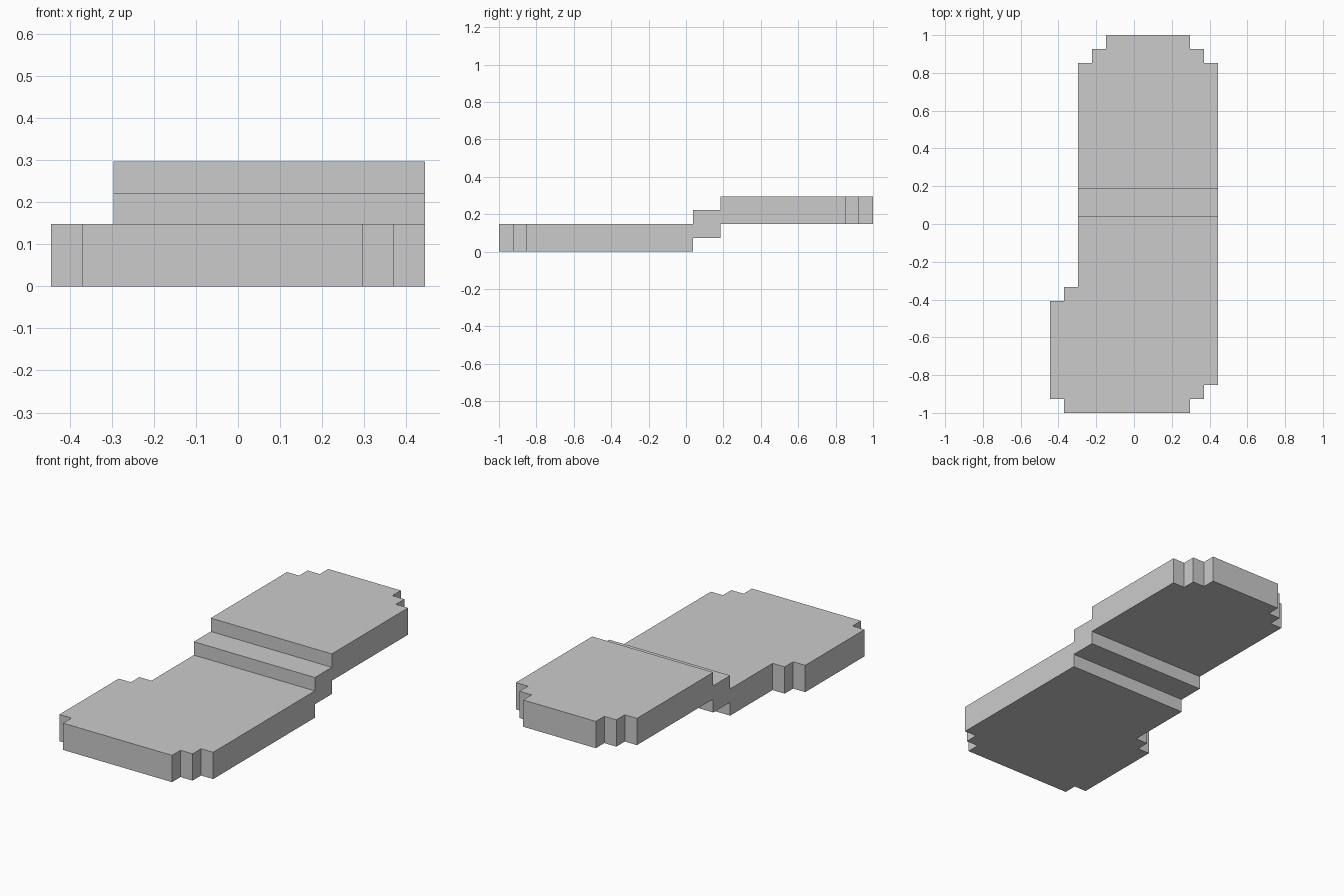
import bpy, bmesh
from mathutils import Vector

if "Cube" in bpy.data.objects:
    bpy.data.objects.remove(bpy.data.objects["Cube"])

U = 2 / 27  # one step of the blocky grid


def prism(name, points, direction):
    """Extrude a closed 3D polygon (grid units) along a direction."""
    bm = bmesh.new()
    face = bm.faces.new([bm.verts.new(Vector(p) * U) for p in points])
    out = bmesh.ops.extrude_face_region(bm, geom=[face])
    verts = [v for v in out["geom"] if isinstance(v, bmesh.types.BMVert)]
    bmesh.ops.translate(bm, vec=Vector(direction) * U, verts=verts)
    bmesh.ops.recalc_face_normals(bm, faces=bm.faces)
    mesh = bpy.data.meshes.new(name)
    bm.to_mesh(mesh)
    bm.free()
    obj = bpy.data.objects.new(name, mesh)
    bpy.context.collection.objects.link(obj)
    return obj


# Plan outline with stepped corners, y counted from the front edge
outline = [(-5, 0), (4, 0), (4, 1), (5, 1), (5, 2), (6, 2),
           (6, 25), (5, 25), (5, 26), (4, 26), (4, 27),
           (-2, 27), (-2, 26), (-3, 26), (-3, 25), (-4, 25),
           (-4, 9), (-5, 9), (-5, 8), (-6, 8), (-6, 1), (-5, 1)]
sole = prism("stepped_sole", [(x, y - 13.5, -1) for x, y in outline], (0, 0, 6))

# Side profile: low slab, half step, raised slab
side = [(-1, 0), (14, 0), (14, 1), (16, 1), (16, 2), (28, 2),
        (28, 4), (16, 4), (16, 3), (14, 3), (14, 2), (-1, 2)]
cutter = prism("side_profile_cutter", [(-8, y - 13.5, z) for y, z in side], (16, 0, 0))
cutter.hide_render = True
cutter.hide_set(True)

# Keep only what lies inside both shapes
mod = sole.modifiers.new("profile", "BOOLEAN")
mod.operation = "INTERSECT"
mod.solver = "EXACT"
mod.object = cutter
